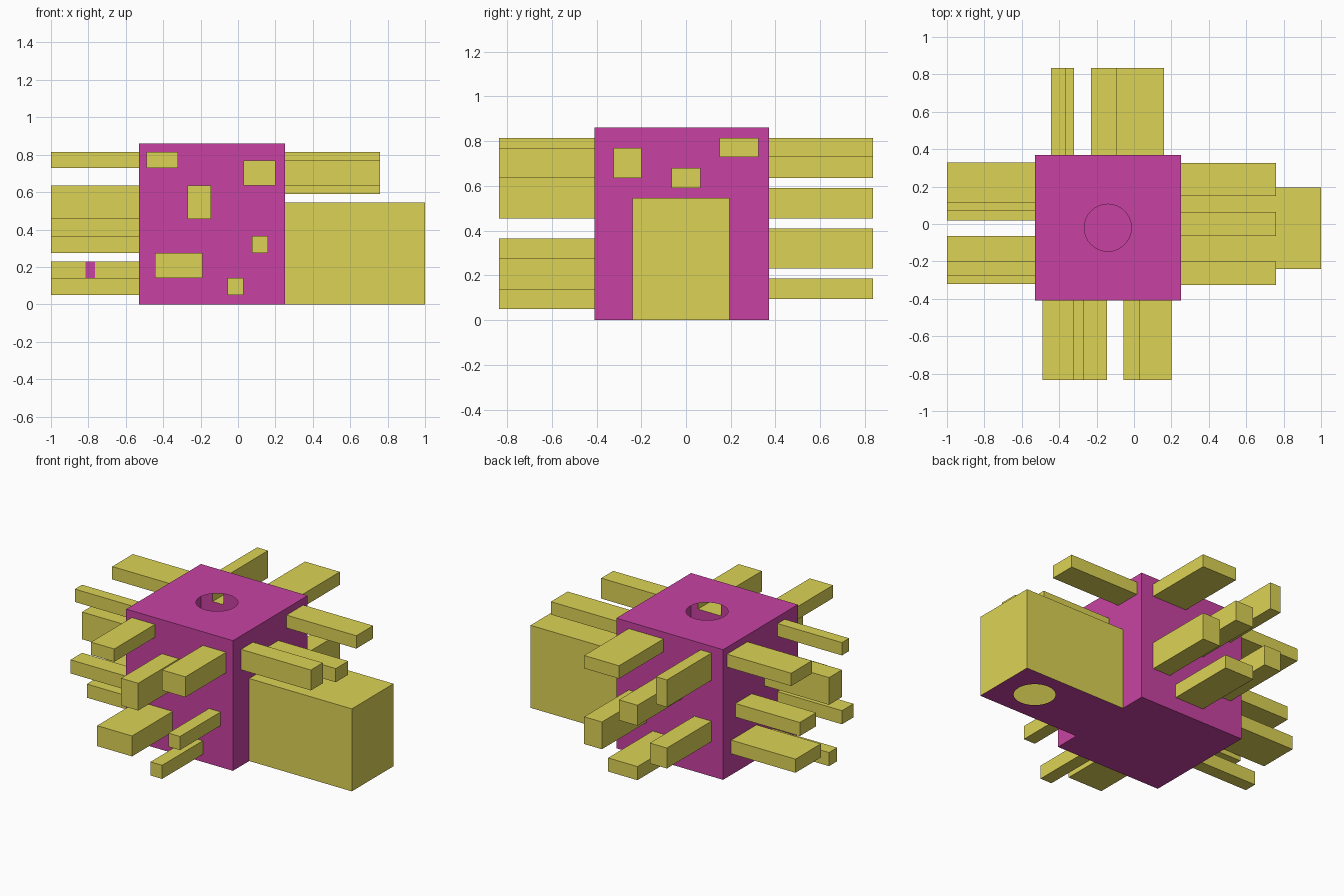
import bpy, bmesh, math
from mathutils import Vector
from mathutils.geometry import tessellate_polygon

if "Cube" in bpy.data.objects:
    bpy.data.objects.remove(bpy.data.objects["Cube"])

X0, X1, Y0, Y1, H = -0.53, 0.25, -0.41, 0.37, 0.86      # hollow core
CX, CY0, CY1, CH = 1.0, -0.24, 0.195, 0.545             # exit chute
FRONT, BACK, LEFT, RIGHT = -0.835, 0.835, -1.0, 0.76    # outer tube ends


def material(name, rgb):
    m = bpy.data.materials.new(name)
    m.diffuse_color = (*rgb, 1)
    m.use_nodes = True
    m.node_tree.nodes["Principled BSDF"].inputs["Base Color"].default_value = m.diffuse_color
    return m


magenta = material("magenta", (0.58, 0.055, 0.36))
yellow = material("yellow", (0.72, 0.65, 0.09))


def rect(r):
    a, b, c, d = r
    return [(a, c), (b, c), (b, d), (a, d)]


def circle(cx, cy, r, n=32):
    return [(cx + r * math.cos(2 * math.pi * i / n),
             cy + r * math.sin(2 * math.pi * i / n)) for i in range(n)]


def panel(bm, loops, axis, pos, sign):
    """Flat skin with holes; loops[0] is the outline, sign is the outward side."""
    def p3(u, v):
        c = [u, v]
        c.insert(axis, pos)
        return Vector(c)
    tris = tessellate_polygon([[Vector((u, v, 0)) for u, v in l] for l in loops])
    vs = [bm.verts.new(p3(u, v)) for l in loops for u, v in l]
    for t in tris:
        f = bm.faces.new([vs[i] for i in t])
        f.normal_update()
        if f.normal[axis] * sign < 0:
            f.normal_flip()


def finish(bm, name, mat):
    bmesh.ops.remove_doubles(bm, verts=bm.verts, dist=1e-5)
    me = bpy.data.meshes.new(name)
    bm.to_mesh(me)
    bm.free()
    me.materials.append(mat)
    ob = bpy.data.objects.new(name, me)
    bpy.context.collection.objects.link(ob)
    return ob


def tube(name, r, axis, start, end):
    """Hollow rectangular pocket: open at the core wall, capped at its outer end."""
    bm = bmesh.new()
    s = 1 if end > start else -1
    panel(bm, [rect(r)], axis, end, s)
    mid = Vector(((r[0] + r[1]) / 2, (r[2] + r[3]) / 2))
    pts = rect(r)
    for i in range(4):
        vs = []
        for k, w in ((i, start), (i, end), ((i + 1) % 4, end), ((i + 1) % 4, start)):
            c = list(pts[k])
            c.insert(axis, w)
            vs.append(bm.verts.new(c))
        f = bm.faces.new(vs)
        f.normal_update()
        m = list(mid)
        m.insert(axis, f.calc_center_median()[axis])
        if f.normal.dot(f.calc_center_median() - Vector(m)) < 0:
            f.normal_flip()
    return finish(bm, name, yellow)


# Tube sections on each wall: (across min, across max, z min, z max)
front = [(-.49, -.32, .73, .815), (.03, .2, .635, .77), (-.27, -.145, .455, .635),
         (.075, .16, .275, .365), (-.445, -.19, .14, .275), (-.055, .03, .05, .14)]
back = [(-.095, .16, .73, .815), (-.445, -.365, .635, .815), (-.23, -.095, .455, .59),
        (.03, .16, .23, .41), (-.445, -.32, .23, .365), (-.23, -.015, .095, .185)]
left = [(-.275, -.2, .73, .815), (.115, .33, .73, .815), (-.2, -.065, .455, .635),
        (.07, .24, .365, .455), (-.32, -.2, .275, .365), (.02, .285, .14, .23),
        (-.15, -.065, .05, .14)]
right = [(.15, .325, .73, .815), (-.325, -.2, .635, .77), (-.065, .065, .59, .68)]

# Core: single-skin walls with openings, drop hole in the lid, exit hole in the floor
bm = bmesh.new()
for holes, axis, pos, sign, a, b in ((front, 1, Y0, -1, X0, X1), (back, 1, Y1, 1, X0, X1),
                                     (left, 0, X0, -1, Y0, Y1)):
    panel(bm, [rect((a, b, 0, H))] + [rect(r) for r in holes], axis, pos, sign)
notched = [(Y0, 0), (CY0, 0), (CY0, CH), (CY1, CH), (CY1, 0), (Y1, 0), (Y1, H), (Y0, H)]
panel(bm, [notched] + [rect(r) for r in right], 0, X1, 1)
panel(bm, [rect((X0, X1, Y0, Y1)), circle(-.14, -.02, .126)], 2, H, 1)
floor = [(X0, Y0), (X1, Y0), (X1, CY0), (CX, CY0), (CX, CY1), (X1, CY1), (X1, Y1), (X0, Y1)]
panel(bm, [floor, circle(.76, -.02, .126)], 2, 0, -1)
finish(bm, "core_box", magenta)

# Side tubes
for label, rects, axis, start, end in (("front", front, 1, Y0, FRONT), ("back", back, 1, Y1, BACK),
                                       ("left", left, 0, X0, LEFT), ("right", right, 0, X1, RIGHT)):
    for i, r in enumerate(rects, 1):
        tube(f"{label}_tube_{i}", r, axis, start, end)

# Exit chute: roof, sides and end (its floor belongs to the core)
bm = bmesh.new()
panel(bm, [rect((X1, CX, CY0, CY1))], 2, CH, 1)
panel(bm, [rect((X1, CX, 0, CH))], 1, CY0, -1)
panel(bm, [rect((X1, CX, 0, CH))], 1, CY1, 1)
panel(bm, [rect((CY0, CY1, 0, CH))], 0, CX, 1)
finish(bm, "exit_chute", yellow)

# Small coloured mark on one left tube
bm = bmesh.new()
panel(bm, [rect((-.815, -.765, .14, .23))], 1, .018, -1)
finish(bm, "tube_mark", magenta)
